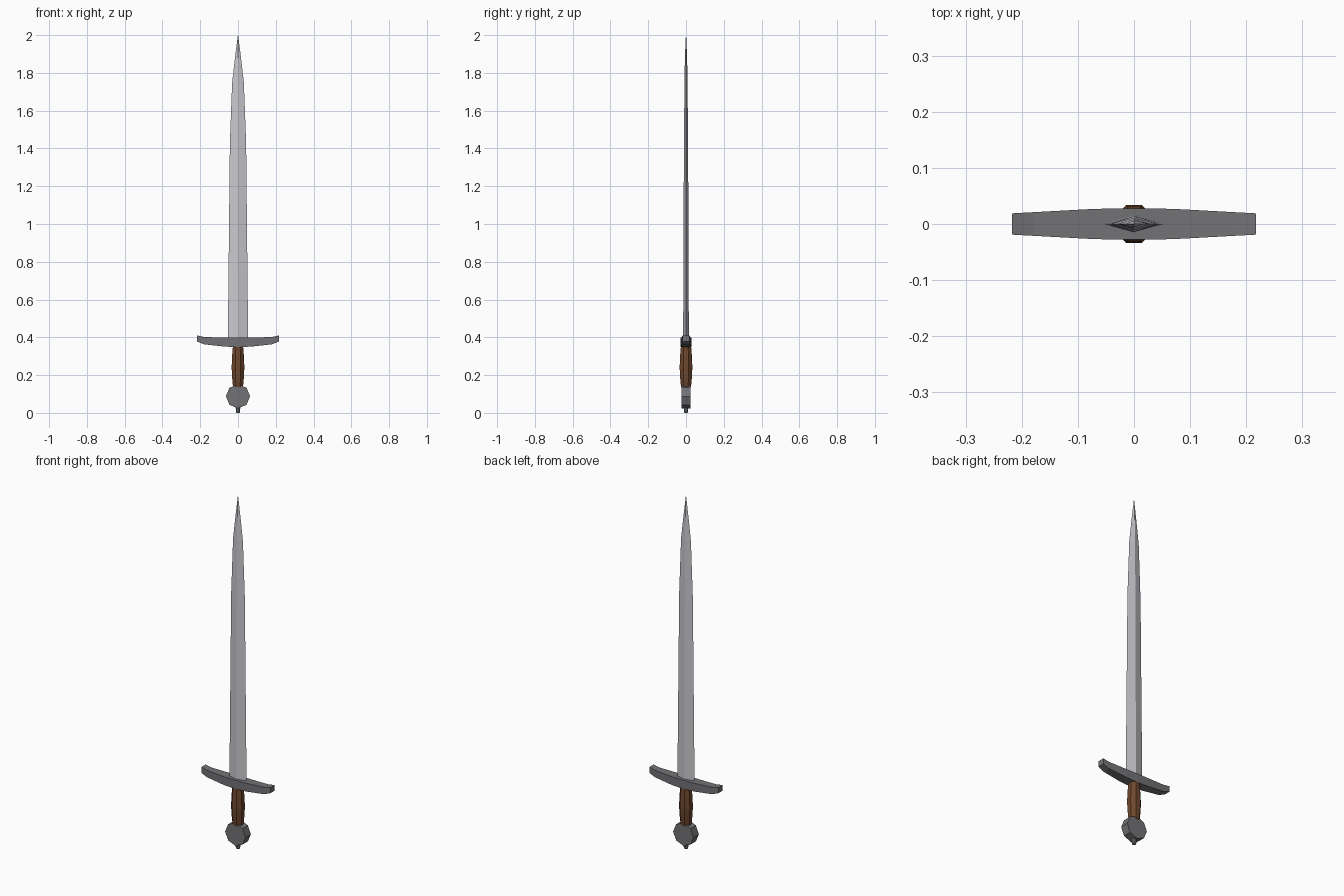
import bpy, bmesh, math

if "Cube" in bpy.data.objects:
    bpy.data.objects.remove(bpy.data.objects["Cube"])

def material(name, rgb):
    m = bpy.data.materials.new(name)
    m.diffuse_color = (*rgb, 1)
    m.use_nodes = True
    m.node_tree.nodes["Principled BSDF"].inputs["Base Color"].default_value = m.diffuse_color
    return m

blade_steel = material("blade steel", (0.58, 0.58, 0.62))
dark_steel = material("dark steel", (0.17, 0.17, 0.18))
brown_wood = material("brown wood", (0.16, 0.065, 0.027))

def loft(name, rings, mat):
    """Skin a list of equal-length point rings and cap both ends."""
    bm = bmesh.new()
    rows = [[bm.verts.new(p) for p in ring] for ring in rings]
    n = len(rows[0])
    for a, b in zip(rows, rows[1:]):
        for i in range(n):
            bm.faces.new((a[i], a[(i + 1) % n], b[(i + 1) % n], b[i]))
    bm.faces.new(rows[0])
    bm.faces.new(rows[-1])
    bmesh.ops.remove_doubles(bm, verts=bm.verts, dist=1e-5)
    bmesh.ops.recalc_face_normals(bm, faces=bm.faces)
    me = bpy.data.meshes.new(name)
    bm.to_mesh(me)
    bm.free()
    me.materials.append(mat)
    ob = bpy.data.objects.new(name, me)
    bpy.context.collection.objects.link(ob)
    return ob

def octagon(r, z, turn=0.0):
    return [(r * math.cos(math.tau * i / 8 + turn), r * math.sin(math.tau * i / 8 + turn), z)
            for i in range(8)]

# Blade: diamond section tapering to the tip (z, half width, half thickness)
blade = [(0.37, 0.054, 0.015), (0.75, 0.050, 0.014), (1.43, 0.043, 0.011),
         (1.75, 0.031, 0.008), (1.88, 0.016, 0.006), (2.0, 0.0008, 0.0008)]
loft("blade", [[(w, 0, z), (0, t, z), (-w, 0, z), (0, -t, z)] for z, w, t in blade], blade_steel)

# Guard: bar curving up at both ends (x, half depth, bottom, top)
half = [(0, 0.028, 0.348, 0.398), (0.07, 0.027, 0.351, 0.398),
        (0.18, 0.021, 0.363, 0.402), (0.217, 0.019, 0.378, 0.410)]
stations = [(-x, d, b, t) for x, d, b, t in reversed(half[1:])] + half
loft("guard", [[(x, -d, b), (x, d, b), (x, d, t), (x, -d, t)] for x, d, b, t in stations], dark_steel)

# Grip: eight-sided barrel
grip = [(0.138, 0.029), (0.19, 0.034), (0.24, 0.0365), (0.30, 0.034), (0.355, 0.029)]
loft("grip", [octagon(r, z, math.pi / 8) for z, r in grip], brown_wood)

# Pommel: thick eight-sided disc facing front and back
loft("pommel", [[(x, y, z + 0.088) for x, z, _ in octagon(0.064, 0)] for y in (-0.024, 0.024)],
     dark_steel)

# Small end button under the pommel
button = [(0, 0.009), (0.008, 0.012), (0.018, 0.012), (0.035, 0.015)]
loft("end_button", [octagon(r, z, math.pi / 8) for z, r in button], dark_steel)
